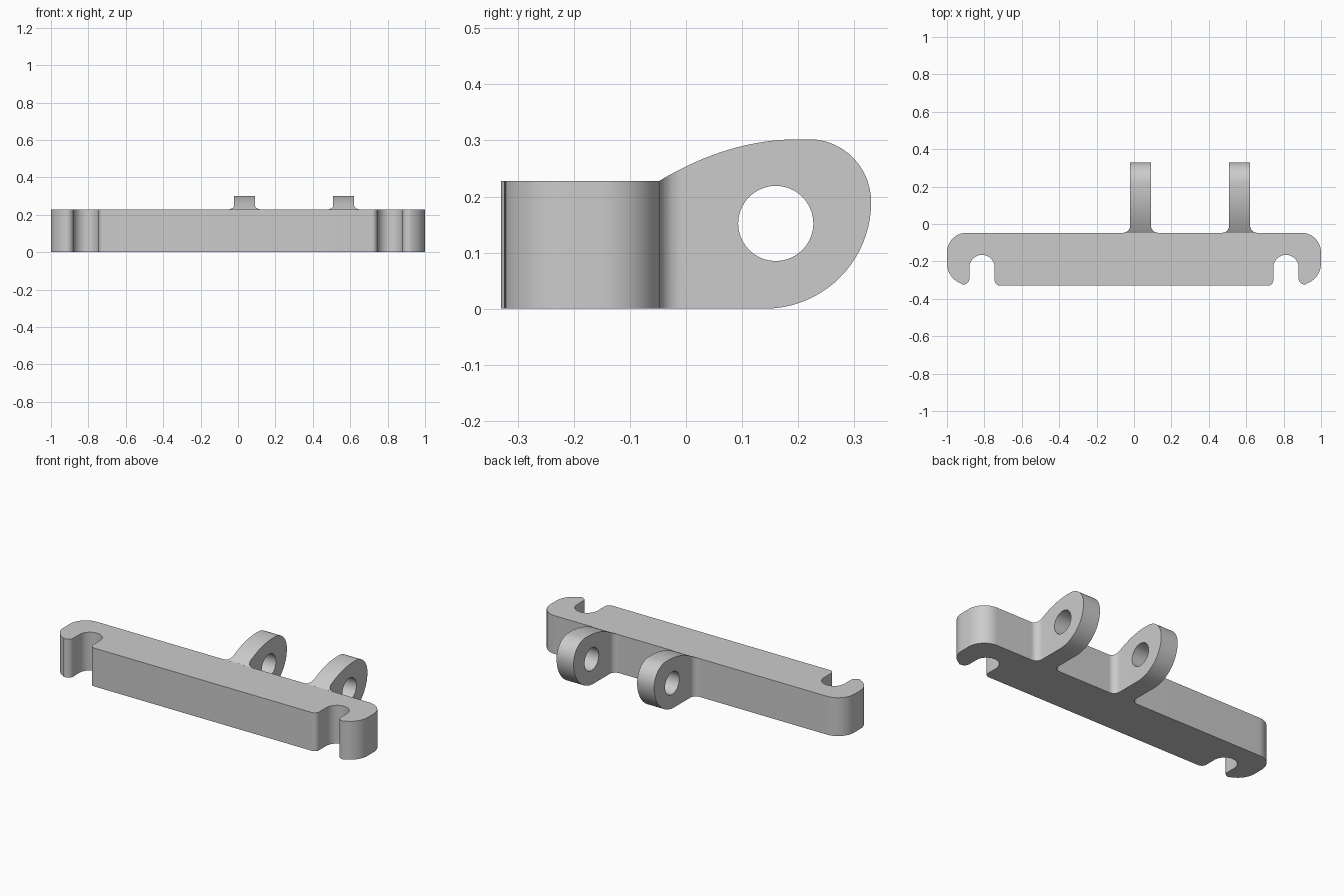
import bpy, bmesh, math
from mathutils import Vector

cube = bpy.data.objects.get("Cube")
if cube:
    bpy.data.objects.remove(cube, do_unlink=True)

grey = bpy.data.materials.new("light grey")
grey.use_nodes = True
grey.diffuse_color = (0.6, 0.6, 0.6, 1)
grey.node_tree.nodes["Principled BSDF"].inputs["Base Color"].default_value = (0.6, 0.6, 0.6, 1)


def arc(cx, cy, rx, ry, a0, a1, n=14):
    """Points along an elliptical arc, angles in degrees."""
    angles = [math.radians(a0 + (a1 - a0) * i / n) for i in range(n + 1)]
    return [(cx + rx * math.cos(a), cy + ry * math.sin(a)) for a in angles]


def prism(name, points, offset):
    """Extrude a closed outline of 3D points by an offset."""
    bm = bmesh.new()
    face = bm.faces.new([bm.verts.new(p) for p in points])
    new = bmesh.ops.extrude_face_region(bm, geom=[face])["geom"]
    bmesh.ops.translate(bm, vec=Vector(offset),
                        verts=[v for v in new if isinstance(v, bmesh.types.BMVert)])
    bmesh.ops.recalc_face_normals(bm, faces=bm.faces)
    mesh = bpy.data.meshes.new(name)
    bm.to_mesh(mesh)
    bm.free()
    mesh.materials.append(grey)
    obj = bpy.data.objects.new(name, mesh)
    bpy.context.collection.objects.link(obj)
    return obj


def select(obj):
    bpy.ops.object.select_all(action='DESELECT')
    obj.select_set(True)
    bpy.context.view_layer.objects.active = obj


def cut(obj, tool, operation):
    """Apply a boolean and remove its tool."""
    tool.hide_render = True
    mod = obj.modifiers.new("cut", 'BOOLEAN')
    mod.operation, mod.object, mod.solver = operation, tool, 'EXACT'
    select(obj)
    bpy.ops.object.modifier_apply(modifier=mod.name)
    bpy.data.objects.remove(tool, do_unlink=True)


def smooth(obj):
    select(obj)
    bpy.ops.object.shade_smooth_by_angle(angle=math.radians(30))


BACK, FRONT, HEIGHT = -0.047, -0.33, 0.228

# Bar with a hooked, slotted end on each side
half = (arc(-0.895, BACK - 0.105, 0.105, 0.105, 90, 180)       # rounded back corner
        + arc(-0.885, -0.21, 0.115, 0.115, 180, 255)           # outer hook curve
        + arc(-0.914, -0.29, 0.034, 0.034, 255, 360)           # hook tip
        + arc(-0.8125, -0.2325, 0.0675, 0.0675, 180, 0, 24)    # slot
        + arc(-0.715, FRONT + 0.03, 0.03, 0.03, 180, 270, 8))  # inner corner
outline = half + [(-x, y) for x, y in reversed(half)]
bar = prism("bar", [(x, y, 0) for x, y in outline], (0, 0, HEIGHT))
smooth(bar)

# Lug side profile: rising top curve, rounded nose, flat bottom
top = [(y, 0.302 - 1.21 * (0.2 - y) ** 2)
       for y in [BACK + (0.2 - BACK) * i / 16 for i in range(17)]]
profile = (top + arc(0.22, 0.19, 0.11, 0.112, 90, 0)
           + arc(0.14, 0.19, 0.19, 0.19, 0, -90, 20)[1:] + [(BACK, 0)])

# Lug plan: straight sides flaring into the bar through fillets
W, R = 0.056, 0.038
side = arc(W + R, BACK + R, R, R, 270, 180, 10) + [(W, 0.4)]
plan = side + [(-x, y) for x, y in reversed(side)]

for name, x in (("middle_lug", 0.035), ("left_lug", 0.565)):
    lug = prism(name, [(x - 0.2, y, z) for y, z in profile], (0.4, 0, 0))
    cut(lug, prism("plan_cutter", [(x + px, y, -0.1) for px, y in plan], (0, 0, 0.6)),
        'INTERSECT')
    hole = arc(0.16, 0.152, 0.067, 0.067, 0, 360, 40)[:-1]
    cut(lug, prism("hole_cutter", [(x - 0.2, y, z) for y, z in hole], (0.4, 0, 0)),
        'DIFFERENCE')
    smooth(lug)
